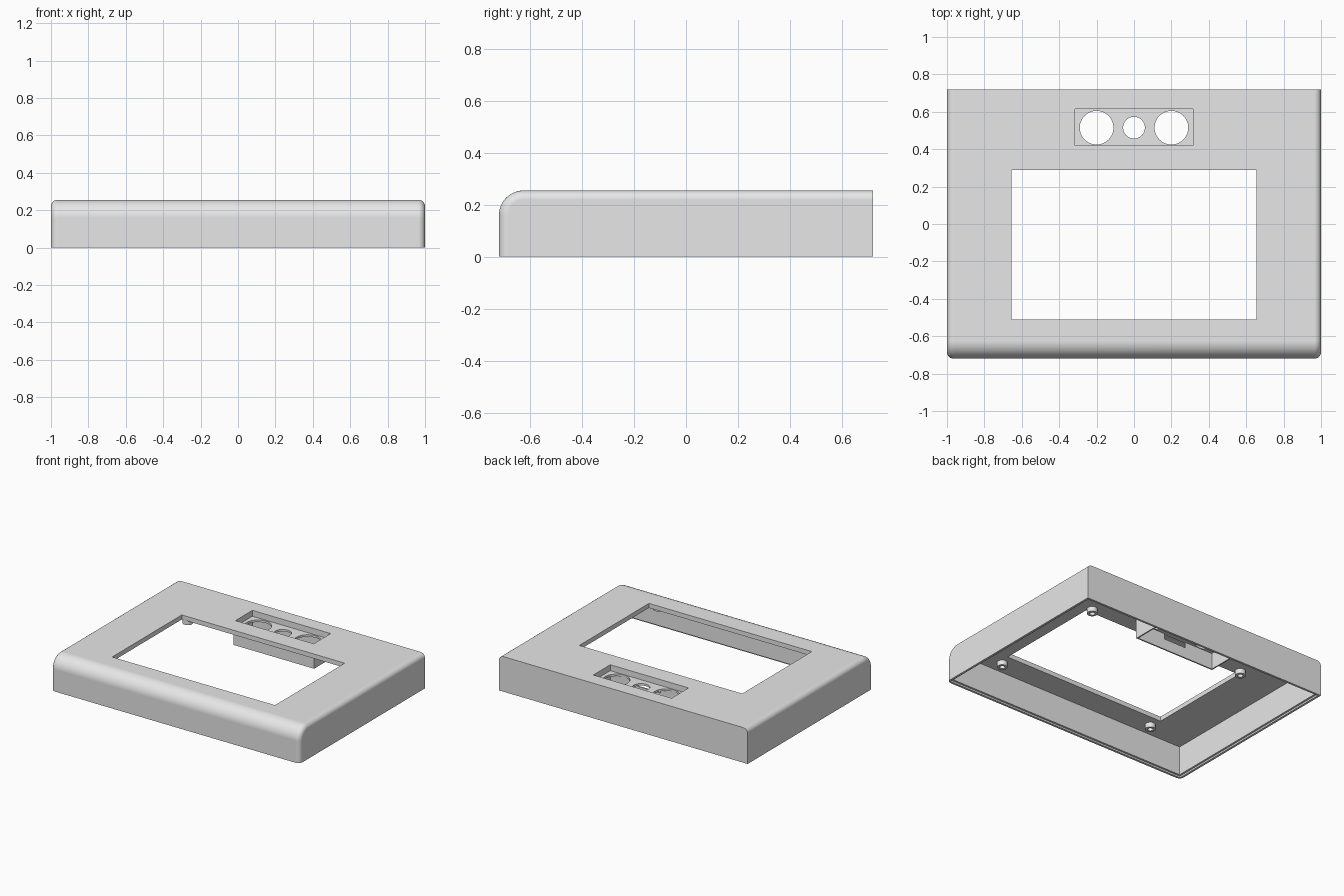
import bpy, bmesh, math
from mathutils import Matrix

if "Cube" in bpy.data.objects:
    bpy.data.objects.remove(bpy.data.objects["Cube"])

grey = bpy.data.materials.new("light_grey_plastic")
grey.diffuse_color = (0.8, 0.8, 0.8, 1)
grey.use_nodes = True
grey.node_tree.nodes["Principled BSDF"].inputs["Base Color"].default_value = grey.diffuse_color


def to_object(name, bm):
    bmesh.ops.recalc_face_normals(bm, faces=bm.faces)
    mesh = bpy.data.meshes.new(name)
    bm.to_mesh(mesh)
    bm.free()
    obj = bpy.data.objects.new(name, mesh)
    mesh.materials.append(grey)
    bpy.context.collection.objects.link(obj)
    return obj


def box_bm(x0, x1, y0, y1, z0, z1):
    bm = bmesh.new()
    m = Matrix.Translation(((x0 + x1) / 2, (y0 + y1) / 2, (z0 + z1) / 2))
    bmesh.ops.create_cube(bm, size=1, matrix=m @ Matrix.Diagonal((x1 - x0, y1 - y0, z1 - z0, 1)))
    return bm


def box(name, *dims):
    return to_object(name, box_bm(*dims))


def cylinder(name, x, y, z0, z1, r, n=48):
    bm = bmesh.new()
    bmesh.ops.create_cone(bm, cap_ends=True, segments=n, radius1=r, radius2=r, depth=z1 - z0,
                          matrix=Matrix.Translation((x, y, (z0 + z1) / 2)))
    return to_object(name, bm)


def activate(obj):
    bpy.ops.object.select_all(action='DESELECT')
    obj.select_set(True)
    bpy.context.view_layer.objects.active = obj


def combine(obj, other, operation='DIFFERENCE'):
    mod = obj.modifiers.new("bool", 'BOOLEAN')
    mod.operation, mod.solver, mod.object = operation, 'EXACT', other
    activate(obj)
    bpy.ops.object.modifier_apply(modifier=mod.name)
    bpy.data.objects.remove(other)


def smooth(obj):
    activate(obj)
    bpy.ops.object.shade_smooth_by_angle(angle=math.radians(30))
    mod = obj.modifiers.new("weighted", 'WEIGHTED_NORMAL')
    mod.keep_sharp = True


# Outer shell: large round on the front top edge, small round along both sides
W, D, H = 1.0, 0.72, 0.255
bm = box_bm(-W, W, -D, D, 0, H)
front_top = [e for e in bm.edges if all(v.co.y < 0 and v.co.z > 0.1 for v in e.verts)]
bmesh.ops.bevel(bm, geom=front_top, offset=0.095, segments=12, profile=0.5, affect='EDGES')
side = [e for e in bm.edges
        if all(abs(v.co.x) > W - 1e-4 for v in e.verts)
        and abs(e.verts[0].co.x - e.verts[1].co.x) < 1e-4
        and not all(v.co.y > D - 1e-4 for v in e.verts)
        and not all(v.co.z < 1e-4 for v in e.verts)]
bmesh.ops.bevel(bm, geom=side, offset=0.035, segments=6, profile=0.5, affect='EDGES')
shell = to_object("housing_shell", bm)

# Hollow underside, rim step, screen window and sensor recess
combine(shell, box("cavity", -0.97, 0.97, -0.69, 0.69, -0.1, 0.222))
combine(shell, box("rim_step", -0.984, 0.984, -0.704, 0.704, -0.1, 0.012))
combine(shell, box("window", -0.655, 0.655, -0.51, 0.29, 0.1, 0.4))
combine(shell, box("recess", -0.315, 0.315, 0.42, 0.615, 0.1, 0.4))
smooth(shell)

# Sensor tray: skirt below the recess with a floor, sensor holes and a cable slot
tray = box("sensor_tray", -0.325, 0.325, 0.41, 0.625, 0.08, 0.222)
combine(tray, box("tray_top", -0.315, 0.315, 0.42, 0.615, 0.212, 0.4))
combine(tray, box("tray_bottom", -0.315, 0.315, 0.42, 0.615, -0.1, 0.197))
for x, r in ((-0.2, 0.09), (0, 0.058), (0.2, 0.09)):
    combine(tray, cylinder("sensor_hole", x, 0.515, 0.1, 0.3, r))
combine(tray, box("cable_slot", -0.09, 0.09, 0.38, 0.418 + 0.01, 0.157, 0.197))
smooth(tray)

# Screw bosses around the window
for i, (x, y) in enumerate([(sx * 0.635, y) for sx in (-1, 1) for y in (-0.59, 0.33)]):
    boss = cylinder(f"screw_boss_{i + 1}", x, y, 0.187, 0.223, 0.035, 32)
    combine(boss, cylinder("screw_hole", x, y, 0.1, 0.215, 0.018, 24))
    smooth(boss)
